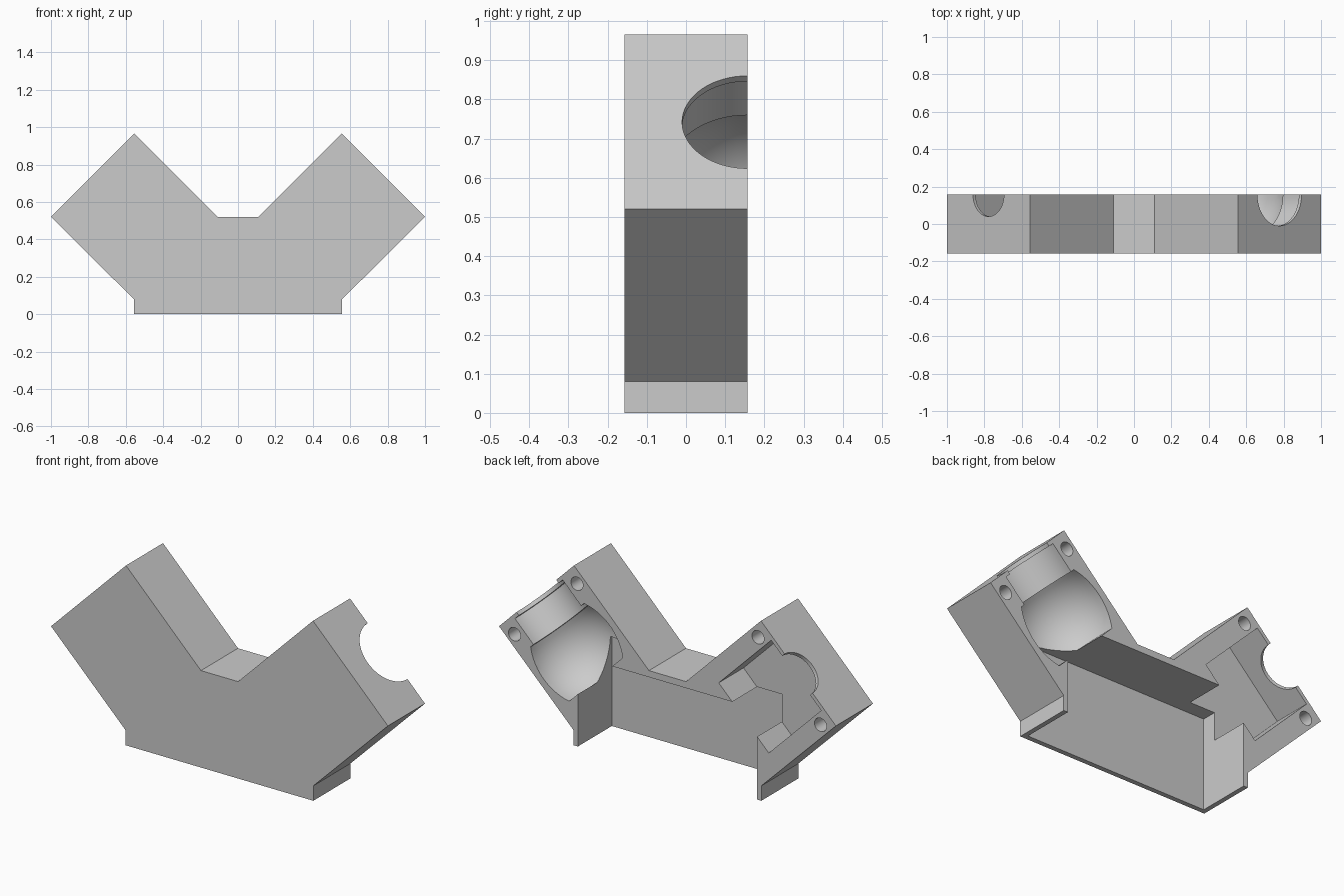
import bpy, bmesh, math
from mathutils import Matrix, Vector

cube = bpy.data.objects.get("Cube")
if cube:
    bpy.data.objects.remove(cube, do_unlink=True)

BACK = 0.157            # half thickness of the block
R = math.sqrt(0.5)

grey = bpy.data.materials.new("plain grey")
grey.use_nodes = True
colour = (0.6, 0.6, 0.6, 1)
grey.diffuse_color = colour
grey.node_tree.nodes["Principled BSDF"].inputs["Base Color"].default_value = colour


def arm_frame(side):
    """Local x runs down the arm from its end face, y goes back, z across."""
    depth = Vector((-side * R, 0, -R))
    across = Vector((-side * R, 0, R))
    m = Matrix((depth, Vector((0, 1, 0)), across)).transposed().to_4x4()
    m.translation = Vector((side * 0.778, BACK, 0.742))
    return m


def finish(name, bm, matrix=None):
    if matrix:
        bmesh.ops.transform(bm, matrix=matrix, verts=bm.verts)
    bmesh.ops.recalc_face_normals(bm, faces=bm.faces)
    mesh = bpy.data.meshes.new(name)
    bm.to_mesh(mesh)
    bm.free()
    mesh.materials.append(grey)
    ob = bpy.data.objects.new(name, mesh)
    bpy.context.collection.objects.link(ob)
    return ob


def box(name, lo, hi, matrix=None):
    bm = bmesh.new()
    bmesh.ops.create_cube(bm, size=1)
    for v in bm.verts:
        v.co = [(a + b) / 2 + c * (b - a) for a, b, c in zip(lo, hi, v.co)]
    return finish(name, bm, matrix)


def lathe(name, profile, matrix, steps=64):
    """Revolve (depth, radius) points about the arm axis."""
    bm = bmesh.new()
    verts = [bm.verts.new((d, 0, r)) for d, r in profile]
    edges = [bm.edges.new(pair) for pair in zip(verts, verts[1:])]
    bmesh.ops.spin(bm, geom=verts + edges, cent=(0, 0, 0), axis=(1, 0, 0),
                   angle=math.tau, steps=steps, use_merge=True)
    bmesh.ops.remove_doubles(bm, verts=bm.verts, dist=1e-5)
    return finish(name, bm, matrix)


def screw_hole(across, matrix):
    bm = bmesh.new()
    bmesh.ops.create_cone(bm, cap_ends=True, segments=24, radius1=0.036,
                          radius2=0.036, depth=0.4)
    place = Matrix.Translation((0.078, 0, across)) @ Matrix.Rotation(math.pi / 2, 4, 'X')
    return finish("screw_hole_cutter", bm, matrix @ place)


# Block: symmetric two-armed outline, extruded front to back
half = [(0.557, 0), (0.557, 0.08), (1, 0.52), (0.555, 0.965), (0.11, 0.52)]
outline = half + [(-x, z) for x, z in reversed(half)]
bm = bmesh.new()
face = bm.faces.new([bm.verts.new((x, -BACK, z)) for x, z in outline])
ext = bmesh.ops.extrude_face_region(bm, geom=[face])
bmesh.ops.translate(bm, vec=(0, 2 * BACK, 0),
                    verts=[g for g in ext["geom"] if isinstance(g, bmesh.types.BMVert)])
body = finish("housing_half", bm)

left, right = arm_frame(1), arm_frame(-1)

# Ball socket: lipped opening, cylindrical throat, truncated sphere
ball_centre, ball_radius, start, end = 0.338, 0.277, 0.175, 0.5
ball = []
for i in range(17):
    d = start + (end - start) * i / 16
    ball.append((d, math.sqrt(ball_radius ** 2 - (d - ball_centre) ** 2)))
socket = [(-0.05, 0), (-0.05, 0.167), (0.02, 0.167), (0.02, 0.2), (start, 0.2)]
socket += ball + [(end, 0)]

cutters = [
    box("centre_pocket_cutter", (-0.532, -0.131, -0.1), (0.532, 0.3, 0.485)),
    lathe("ball_socket_cutter", socket, left),
    box("slot_cutter", (0.02, -0.21, -0.21), (0.46, 0.1, 0.21), right),
    lathe("shaft_hole_cutter", [(-0.05, 0), (-0.05, 0.117), (0.06, 0.117), (0.06, 0)], right),
]
for frame in (left, right):
    cutters += [screw_hole(side * 0.262, frame) for side in (-1, 1)]

# Carve the cavities
bpy.ops.object.select_all(action='DESELECT')
bpy.context.view_layer.objects.active = body
body.select_set(True)
for cutter in cutters:
    cutter.hide_render = True
    mod = body.modifiers.new(cutter.name, 'BOOLEAN')
    mod.operation = 'DIFFERENCE'
    mod.solver = 'EXACT'
    mod.object = cutter
    bpy.ops.object.modifier_apply(modifier=mod.name)
for cutter in cutters:
    bpy.data.objects.remove(cutter, do_unlink=True)

bpy.ops.object.shade_smooth_by_angle(angle=math.radians(25))
